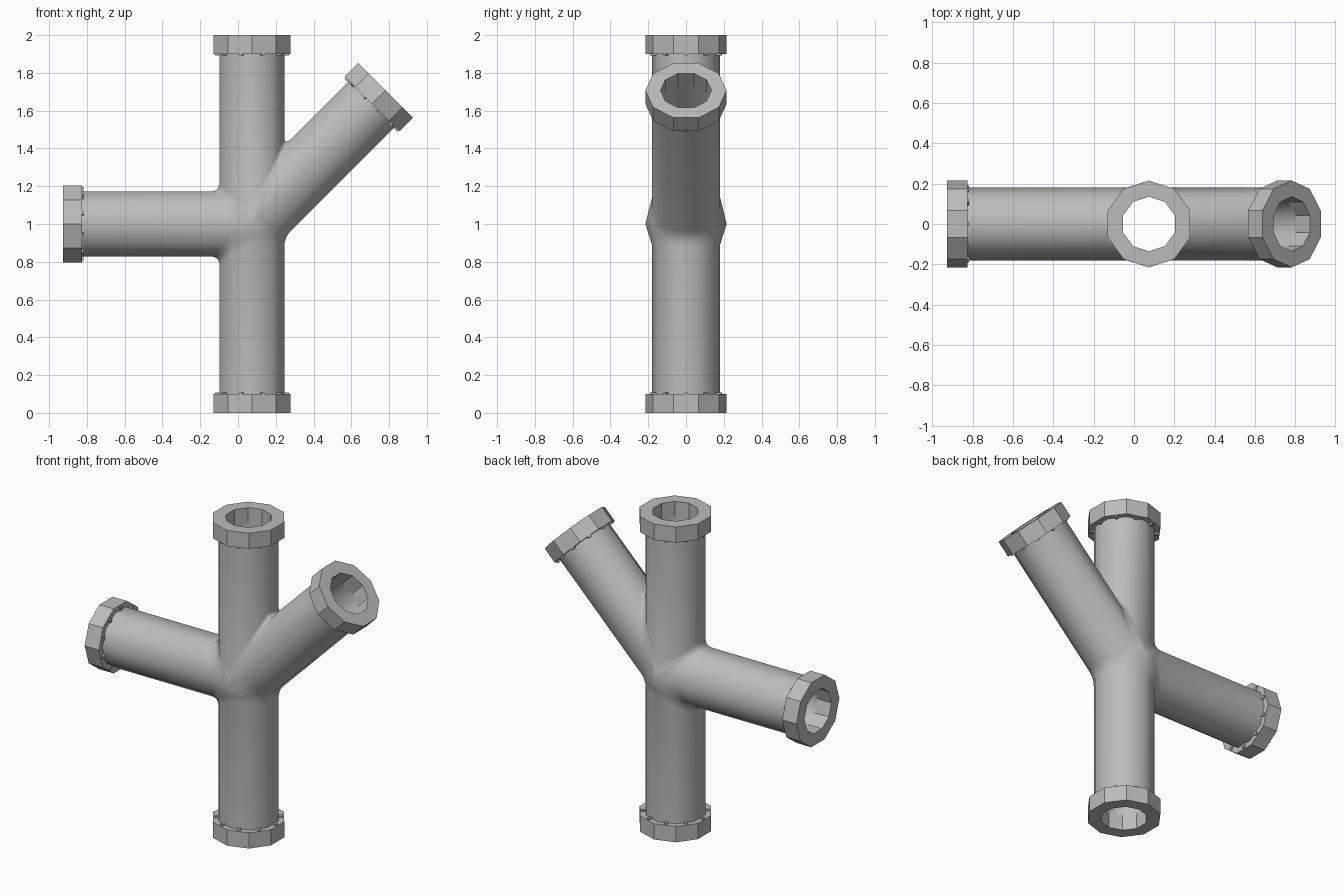
import bpy, bmesh, math
from mathutils import Vector, Matrix

cube = bpy.data.objects.get("Cube")
if cube:
    bpy.data.objects.remove(cube, do_unlink=True)

SIDES = 10
STEP = 2 * math.pi / SIDES
OUTER, BORE, COLLAR = 0.18, 0.135, 0.215
COLLAR_START, ARM_END = 0.9, 1.0
FILLET, BULGE = 0.05, 0.11
CENTRE = Vector((0.074, 0, 1))
Y = Vector((0, 1, 0))

# Arm directions in order around the joint
ARMS = {
    "top": Vector((0, 0, 1)),
    "branch": Vector((1, 0, 1)).normalized(),
    "bottom": Vector((0, 0, -1)),
    "side": Vector((-1, 0, 0)),
}

grey = bpy.data.materials.new("pipe grey")
grey.use_nodes = True
grey.diffuse_color = (0.5, 0.5, 0.5, 1)
grey.node_tree.nodes["Principled BSDF"].inputs["Base Color"].default_value = (0.5, 0.5, 0.5, 1)


def finish(bm, name, smooth=False):
    bmesh.ops.remove_doubles(bm, verts=bm.verts, dist=0.0002)
    bmesh.ops.recalc_face_normals(bm, faces=bm.faces)
    mesh = bpy.data.meshes.new(name)
    bm.to_mesh(mesh)
    bm.free()
    mesh.materials.append(grey)
    obj = bpy.data.objects.new(name, mesh)
    bpy.context.collection.objects.link(obj)
    if smooth:
        bpy.ops.object.select_all(action="DESELECT")
        obj.select_set(True)
        bpy.context.view_layer.objects.active = obj
        bpy.ops.object.shade_smooth_by_angle(angle=math.radians(60))
    return obj


def skin(bm, rows):
    """Join neighbouring rows of points with quads."""
    grid = [[bm.verts.new(p) for p in row] for row in rows]
    for r, s in zip(grid, grid[1:]):
        for k in range(len(r) - 1):
            bm.faces.new((r[k], r[k + 1], s[k + 1], s[k]))


def half_rows(a, b, radius, filleted):
    """Half of arm a's wall, round the mitred joint, to half of arm b's wall."""
    cot = 1 / math.tan(a.angle(b) / 2)
    across_a = (b - a * a.dot(b)).normalized()
    across_b = (a - b * a.dot(b)).normalized()
    columns = []
    for k in range(SIDES // 2 + 1):
        u, y = radius * math.sin(STEP * k), -radius * math.cos(STEP * k)
        seam = u * cot
        on_crown = k in (0, SIDES // 2)

        def point(axis, across, t):
            return CENTRE + across * u + Y * y + axis * t

        ends = point(a, across_a, COLLAR_START), point(b, across_b, COLLAR_START)
        middle = point(a, across_a, seam)
        if not filleted:
            columns.append([ends[0], middle, ends[1]])
            continue
        d = BULGE if on_crown else FILLET
        p, q = point(a, across_a, seam + d), point(b, across_b, seam + d)
        if on_crown:
            # Pointed bulge where all the arms meet
            apex = CENTRE + Y * math.copysign(COLLAR, y)
            curve = [p, p.lerp(apex, 0.5), apex, apex.lerp(q, 0.5), q]
        else:
            curve = [p.lerp(middle, t).lerp(middle.lerp(q, t), t)
                     for t in (0, 0.25, 0.5, 0.75, 1)]
        columns.append([ends[0], *curve, ends[1]])
    return list(zip(*columns))


# Hollow branching pipe
bm = bmesh.new()
axes = list(ARMS.values())
for i, a in enumerate(axes):
    b = axes[(i + 1) % len(axes)]
    outside = half_rows(a, b, OUTER, True)
    inside = half_rows(a, b, BORE, False)
    skin(bm, outside)
    skin(bm, inside)
    for end in (0, -1):
        skin(bm, [outside[end], inside[end]])
finish(bm, "branching_pipe", smooth=True)

# Flat sided collars, with short ribs on the inner shoulder
for name, axis in ARMS.items():
    across = Y.cross(axis)
    frame = Matrix((across, Y, axis)).transposed().to_4x4()
    frame.translation = CENTRE

    bm = bmesh.new()
    profile = [(BORE, COLLAR_START), (COLLAR, COLLAR_START),
               (COLLAR, ARM_END), (BORE, ARM_END), (BORE, COLLAR_START)]
    skin(bm, [[frame @ Vector((r * math.sin(STEP * k), r * math.cos(STEP * k), t))
               for r, t in profile] for k in range(SIDES + 1)])
    finish(bm, name + "_collar")

    bm = bmesh.new()
    for k in range(SIDES):
        place = (frame @ Matrix.Rotation(STEP * k, 4, "Z")
                 @ Matrix.Translation((0.182, 0, COLLAR_START - 0.003))
                 @ Matrix.Diagonal((0.03, 0.018, 0.012, 1)))
        bmesh.ops.create_cube(bm, size=1, matrix=place)
    finish(bm, name + "_collar_ribs")
